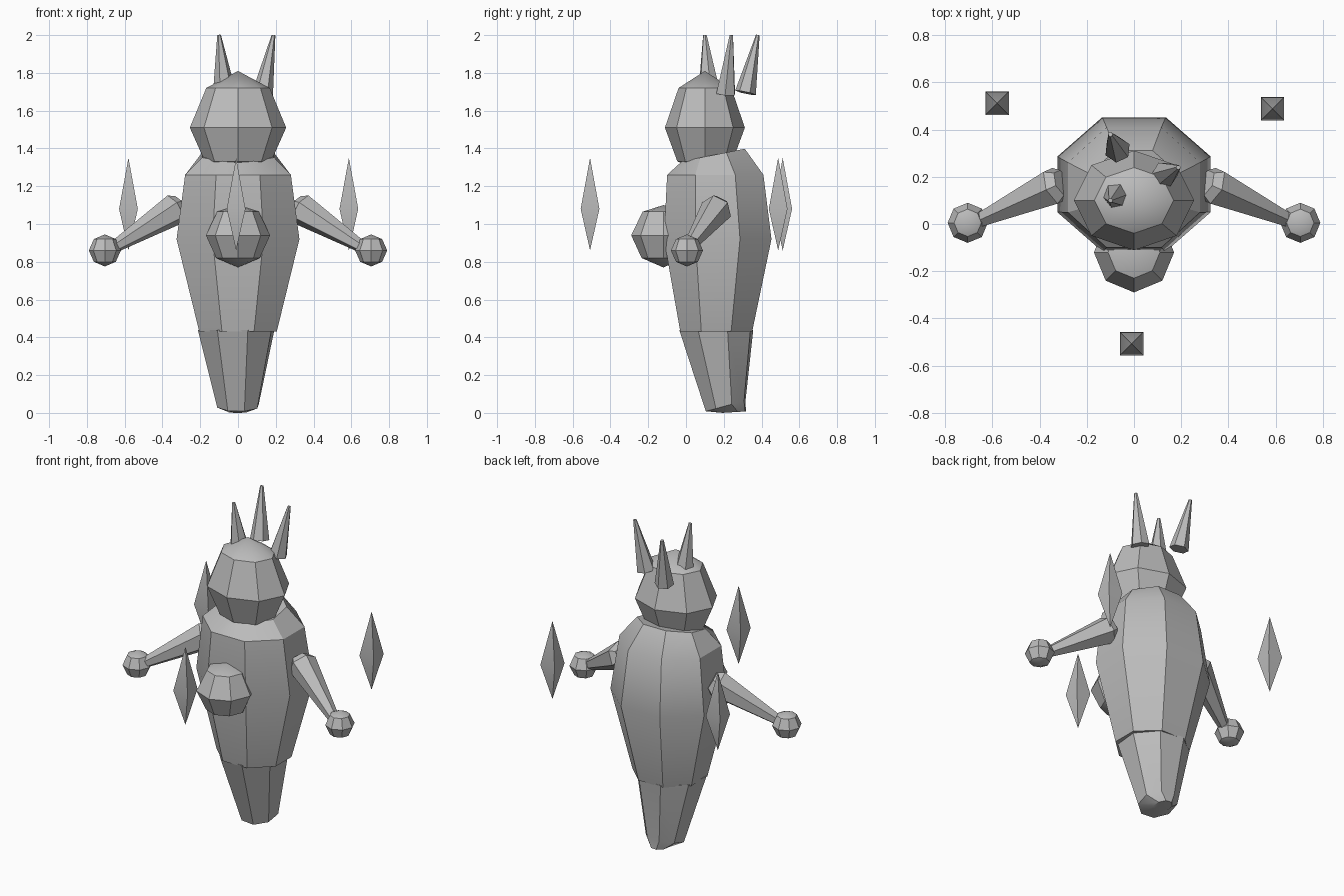
import bpy, bmesh, math
from mathutils import Vector

if "Cube" in bpy.data.objects:
    bpy.data.objects.remove(bpy.data.objects["Cube"])

stone = bpy.data.materials.new("plain grey")
stone.diffuse_color = (0.5, 0.5, 0.5, 1)
stone.use_nodes = True
stone.node_tree.nodes["Principled BSDF"].inputs["Base Color"].default_value = stone.diffuse_color


def ring(cx, cy, z, rx, ry, n=8, turn=0.0, tilt=0.0):
    """Horizontal ring; tilt raises it towards the back."""
    pts = []
    for i in range(n):
        a = math.radians(turn) + 2 * math.pi * i / n
        dy = ry * math.sin(a)
        pts.append(Vector((cx + rx * math.cos(a), cy + dy, z + tilt * dy)))
    return pts


def loft(name, rings):
    """Skin rings in order; a one-point ring makes a tip."""
    bm = bmesh.new()
    loops = [[bm.verts.new(p) for p in r] for r in rings]
    for a, b in zip(loops, loops[1:]):
        n = max(len(a), len(b))
        for i in range(n):
            j = (i + 1) % n
            if len(a) == 1:
                bm.faces.new((a[0], b[j], b[i]))
            elif len(b) == 1:
                bm.faces.new((a[i], a[j], b[0]))
            else:
                bm.faces.new((a[i], a[j], b[j], b[i]))
    for cap in (loops[0], loops[-1]):
        if len(cap) > 2:
            bm.faces.new(cap)
    bmesh.ops.recalc_face_normals(bm, faces=bm.faces)
    mesh = bpy.data.meshes.new(name)
    bm.to_mesh(mesh)
    bm.free()
    mesh.materials.append(stone)
    obj = bpy.data.objects.new(name, mesh)
    bpy.context.collection.objects.link(obj)
    bpy.ops.object.select_all(action='DESELECT')
    obj.select_set(True)
    bpy.context.view_layer.objects.active = obj
    bpy.ops.object.shade_smooth_by_angle(angle=math.radians(30))
    return obj


def spike(name, stations, n, turn=0):
    """Tapered limb through (position, radius) stations."""
    axis = (Vector(stations[-1][0]) - Vector(stations[0][0])).normalized()
    q = axis.to_track_quat('Z', 'Y')
    return loft(name, [[Vector(p) + q @ v for v in ring(0, 0, 0, r, r, n, turn)]
                       for p, r in stations])


def ball(name, cx, cy, levels, squash=1.0):
    """Eight-sided ball from (height, radius) levels, zero radius is a tip."""
    return loft(name, [ring(cx, cy, z, r, r * squash) if r else [Vector((cx, cy, z))]
                       for z, r in levels])


# Torso: faceted barrel with sloping shoulders
loft("torso", [ring(0, 0.16, 0.43, 0.222, 0.206, turn=22.5),
               ring(0, 0.168, 0.92, 0.352, 0.308, turn=22.5),
               ring(0, 0.155, 1.26, 0.303, 0.276, turn=22.5),
               ring(0, 0.145, 1.365, 0.205, 0.18, turn=22.5, tilt=0.2)])

# Tapered tail base
loft("lower_body", [ring(-0.01, 0.16, 0.44, 0.212, 0.205, turn=17),
                    ring(0, 0.21, 0.037, 0.115, 0.11, turn=17, tilt=0.27),
                    ring(0, 0.255, 0.004, 0.05, 0.065, turn=17, tilt=0.06)])

# Head and round belly
ball("head", 0, 0.1, [(1.29, 0), (1.33, 0.175), (1.51, 0.255), (1.72, 0.168), (1.81, 0)], 0.83)
ball("belly", 0, -0.12, [(0.77, 0), (0.82, 0.115), (0.94, 0.17), (1.065, 0.11), (1.10, 0)])

# Arms and hands
for side, s in (("left", -1), ("right", 1)):
    spike(side + "_arm", [((0.305 * s, 0.175, 1.095), 0.06),
                          ((0.335 * s, 0.162, 1.077), 0.085),
                          ((0.67 * s, 0.01, 0.87), 0.03)], 6, 30)
    ball(side + "_hand", 0.705 * s, 0.005,
         [(0.775, 0), (0.80, 0.058), (0.86, 0.085), (0.92, 0.058), (0.945, 0)])

# Three head spikes
for name, base, tip in (("front_horn", (-0.075, 0.12, 1.73), (-0.10, 0.10, 2.0)),
                        ("side_horn", (0.13, 0.21, 1.69), (0.188, 0.24, 2.0)),
                        ("back_horn", (-0.07, 0.315, 1.695), (-0.10, 0.38, 2.0))):
    spike(name, [(base, 0.056), (tip, 0.01)], 6)

# Floating crystals
for i, (x, y) in enumerate(((-0.58, 0.512), (0.587, 0.488), (-0.01, -0.508))):
    loft("crystal_%d" % (i + 1), [[Vector((x, y, 0.86))],
                                  ring(x, y, 1.08, 0.07, 0.07, 4, 45),
                                  [Vector((x, y, 1.35))]])
